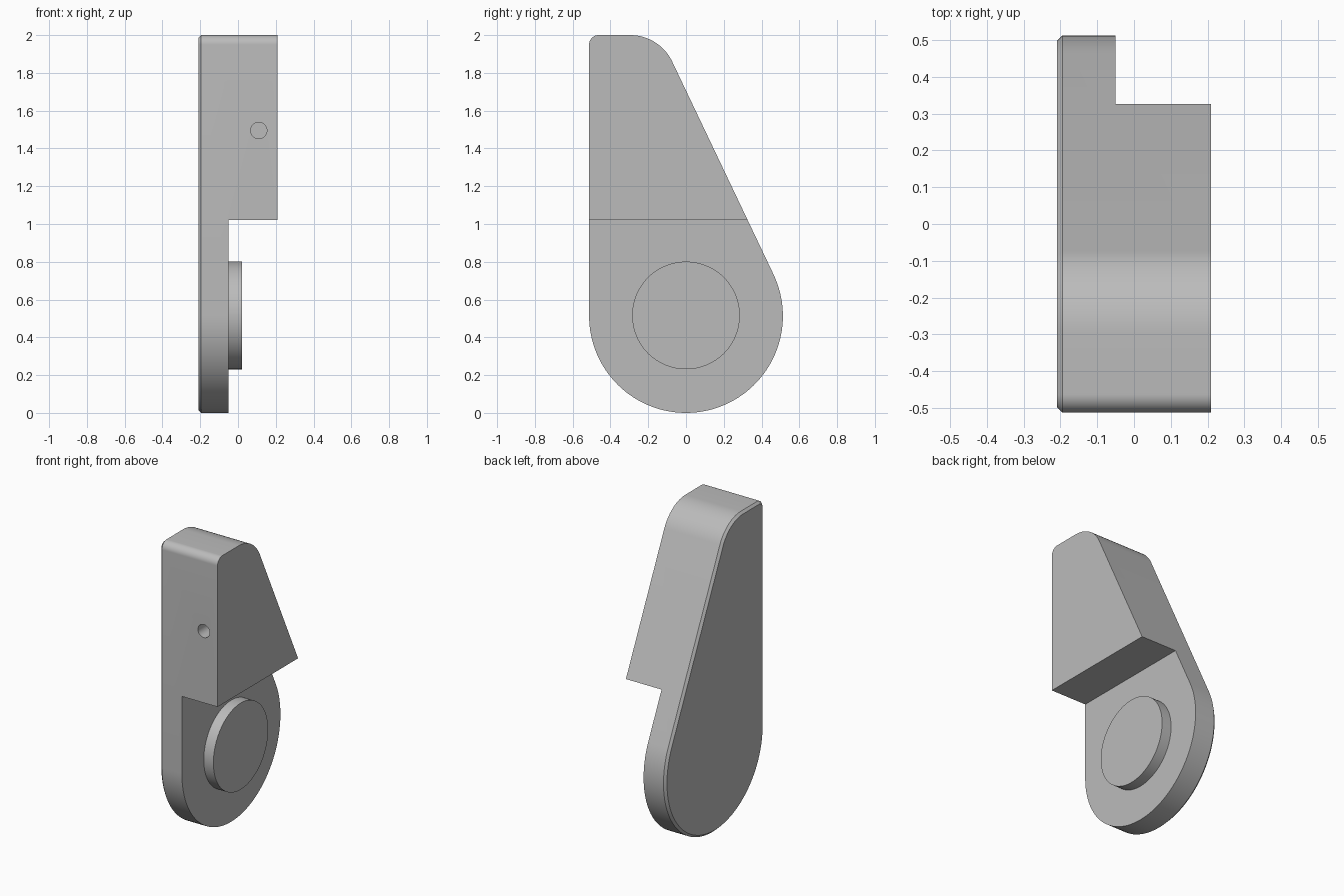
import bpy
import bmesh
from math import sin, cos, pi, atan2
from mathutils import Matrix

cube = bpy.data.objects.get("Cube")
if cube:
    bpy.data.objects.remove(cube, do_unlink=True)

grey = bpy.data.materials.new("plain grey")
grey.use_nodes = True
grey.diffuse_color = (0.5, 0.5, 0.5, 1)
grey.node_tree.nodes["Principled BSDF"].inputs["Base Color"].default_value = (0.5, 0.5, 0.5, 1)

R = 0.513           # round lower end, also half the depth
TOP = 2.0
CHAMFER = 0.015
LEFT, STEP, RIGHT = -0.21, -0.05, 0.21
SLOPE = atan2(0.43, 0.903)   # direction the sloping back edge faces


def make_object(name, bm):
    bmesh.ops.recalc_face_normals(bm, faces=bm.faces)
    mesh = bpy.data.meshes.new(name)
    bm.to_mesh(mesh)
    bm.free()
    obj = bpy.data.objects.new(name, mesh)
    bpy.context.collection.objects.link(obj)
    mesh.materials.append(grey)
    return obj


def cylinder(name, radius, length, centre, axis):
    bm = bmesh.new()
    turn = Matrix.Rotation(pi / 2, 4, axis)
    bmesh.ops.create_cone(bm, cap_ends=True, segments=96, radius1=radius, radius2=radius,
                          depth=length, matrix=Matrix.Translation(centre) @ turn)
    return make_object(name, bm)


def box(name, low, high):
    bm = bmesh.new()
    size = [b - a for a, b in zip(low, high)]
    centre = [(a + b) / 2 for a, b in zip(low, high)]
    bmesh.ops.create_cube(bm, size=1, matrix=Matrix.Translation(centre) @ Matrix.Diagonal((*size, 1)))
    return make_object(name, bm)


def arc(cy, cz, radius, start, end, steps):
    angles = [start + (end - start) * i / steps for i in range(steps + 1)]
    return [(cy + radius * cos(a), cz + radius * sin(a)) for a in angles]


def outline(inset):
    """Side outline (y, z): round foot, sloping back, two rounded top corners."""
    big, small = 0.246, 0.05
    cy = (R - big - (TOP - big - R) * sin(SLOPE)) / cos(SLOPE)
    return (arc(0, R, R - inset, -pi, SLOPE, 72)
            + arc(cy, TOP - big, big - inset, SLOPE, pi / 2, 24)
            + arc(small - R, TOP - small, small - inset, pi / 2, pi, 12))


# Body: outline lofted along x, chamfered round the left face
bm = bmesh.new()
rings = [[bm.verts.new((x, y, z)) for y, z in outline(inset)]
         for x, inset in ((LEFT, CHAMFER), (LEFT + CHAMFER, 0), (RIGHT, 0))]
for a, b in zip(rings, rings[1:]):
    for i in range(len(a)):
        j = (i + 1) % len(a)
        bm.faces.new((a[i], a[j], b[j], b[i]))
bm.faces.new(rings[0])
bm.faces.new(rings[-1])
body = make_object("lever_body", bm)

# Cut the step under the thick upper block, and the blind pin hole in the front
cutters = [box("step_cutter", (STEP, -1, -1), (1, 1, 1.022)),
           cylinder("pin_hole_cutter", 0.043, 0.5, (0.11, -R, 1.495), 'X')]
bpy.context.view_layer.objects.active = body
for cutter in cutters:
    cutter.hide_render = True
    mod = body.modifiers.new("cut", 'BOOLEAN')
    mod.operation = 'DIFFERENCE'
    mod.solver = 'EXACT'
    mod.object = cutter
    bpy.ops.object.modifier_apply(modifier=mod.name)
    bpy.data.objects.remove(cutter, do_unlink=True)

# Round pivot boss on the thin lower plate
boss = cylinder("pivot_boss", 0.285, 0.07, (STEP + 0.035, 0, 0.516), 'Y')

for obj in (body, boss):
    bpy.ops.object.select_all(action='DESELECT')
    obj.select_set(True)
    bpy.context.view_layer.objects.active = obj
    bpy.ops.object.shade_smooth_by_angle(angle=pi / 6)
